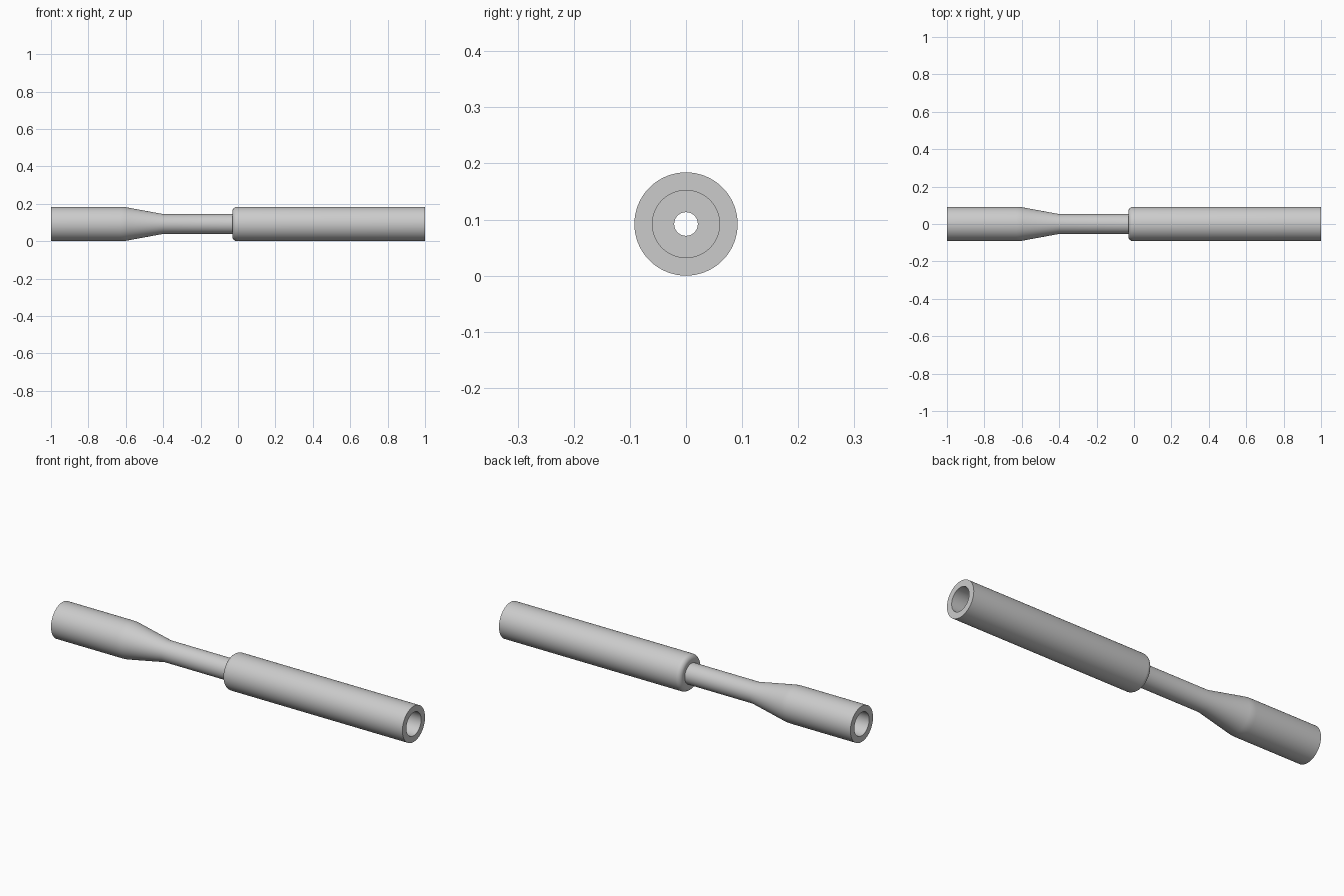
import bpy, bmesh, math
from mathutils import Matrix, Vector

cube = bpy.data.objects.get("Cube")
if cube:
    bpy.data.objects.remove(cube, do_unlink=True)

R = 0.092        # outer radius, also the axis height
BORE = 0.06      # end sockets
SHAFT = 0.053    # slim middle
HOLE = 0.021     # through hole
SEGMENTS = 96

grey = bpy.data.materials.new("satin_grey")
grey.use_nodes = True
colour = (0.6, 0.6, 0.6, 1)
grey.diffuse_color = colour
grey.node_tree.nodes["Principled BSDF"].inputs["Base Color"].default_value = colour


def arc(cx, cr, radius, start, end, steps=8):
    """Points of a rounded corner in the (x, radius) profile plane."""
    angles = [math.radians(start + (end - start) * i / steps) for i in range(steps + 1)]
    return [(cx + radius * math.cos(a), cr + radius * math.sin(a)) for a in angles]


def lathe(name, profile):
    """Revolve a closed (x, radius) profile around the long axis."""
    bm = bmesh.new()
    verts = [bm.verts.new((x, 0, r)) for x, r in profile]
    edges = [bm.edges.new((v, verts[i - 1])) for i, v in enumerate(verts)]
    bmesh.ops.spin(bm, geom=verts + edges, cent=Vector(), axis=(1, 0, 0),
                   angle=math.tau, steps=SEGMENTS, use_merge=True)
    bmesh.ops.remove_doubles(bm, verts=bm.verts, dist=1e-5)
    bmesh.ops.recalc_face_normals(bm, faces=bm.faces)
    bm.transform(Matrix.Translation((0, 0, R)))
    mesh = bpy.data.meshes.new(name)
    bm.to_mesh(mesh)
    bm.free()
    mesh.materials.append(grey)
    obj = bpy.data.objects.new(name, mesh)
    bpy.context.collection.objects.link(obj)
    bpy.ops.object.select_all(action="DESELECT")
    obj.select_set(True)
    bpy.context.view_layer.objects.active = obj
    bpy.ops.object.shade_smooth_by_angle(angle=math.radians(25))
    return obj


# Outside: short sleeve, soft shoulder, taper, slim shaft, rounded long sleeve
taper = math.degrees(math.atan2(R - SHAFT, 0.21))
soft = 0.2
outside = [(-1, R)]
outside += arc(-0.63, R - soft, soft, 90, 90 - taper, 4)
outside += [(-0.4, SHAFT), (-0.03, SHAFT)]
outside += arc(-0.005, R - 0.025, 0.025, 180, 90)
outside += [(1, R)]

# Inside: deep socket at each end joined by the narrow hole
inside = [(1, BORE), (0.03, BORE), (0.03, HOLE),
          (-0.62, HOLE), (-0.62, BORE), (-1, BORE)]

lathe("stepped_tube", outside + inside)
